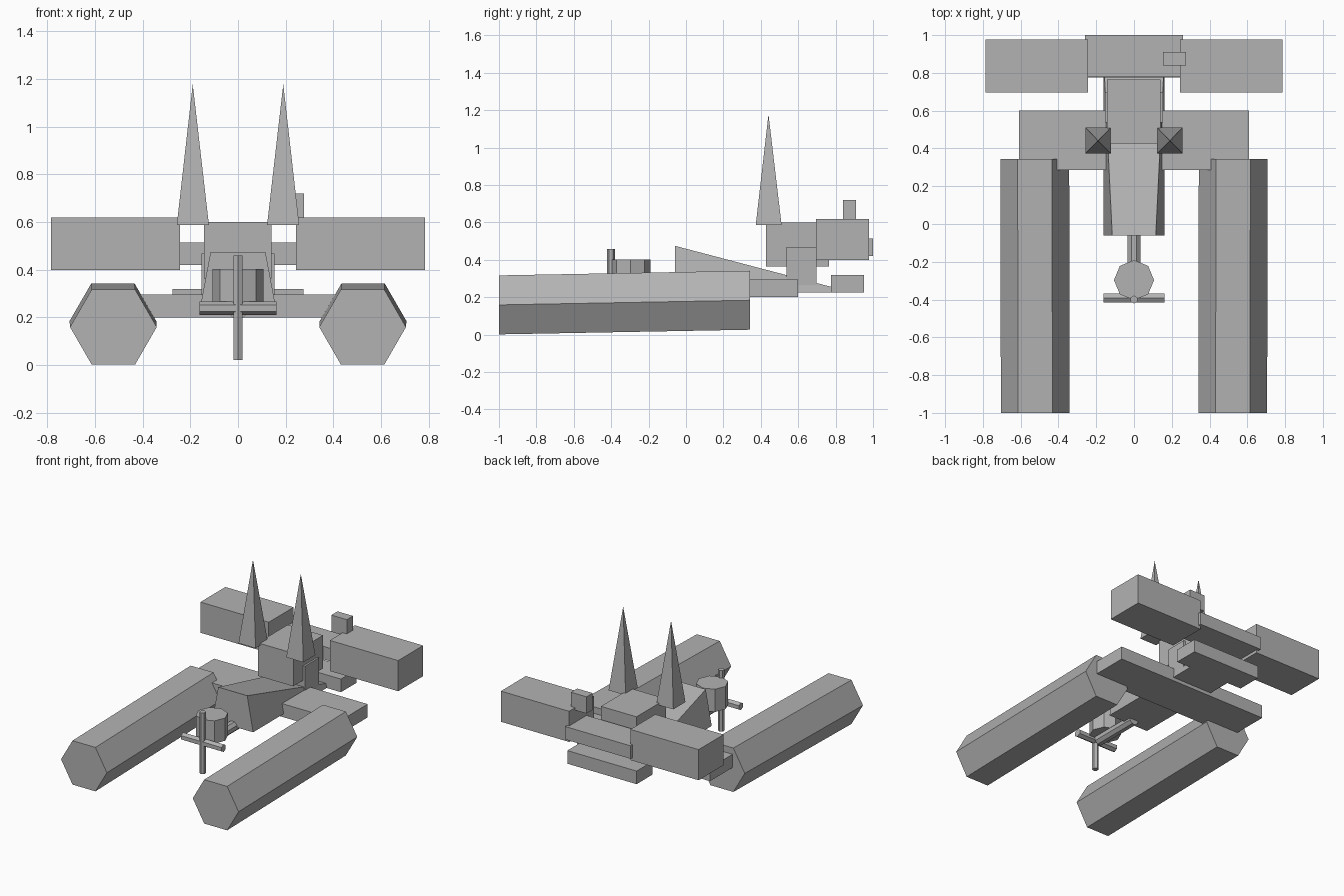
import bpy, bmesh, math

if "Cube" in bpy.data.objects:
    bpy.data.objects.remove(bpy.data.objects["Cube"])

grey = bpy.data.materials.new("plain grey")
grey.diffuse_color = (0.45, 0.45, 0.45, 1)
grey.use_nodes = True
grey.node_tree.nodes["Principled BSDF"].inputs["Base Color"].default_value = grey.diffuse_color


def loft(name, a, b):
    """Solid between two loops of points; b may be a single apex."""
    bm = bmesh.new()
    va = [bm.verts.new(p) for p in a]
    vb = [bm.verts.new(p) for p in b]
    n = len(va)
    bm.faces.new(va)
    if len(vb) > 1:
        bm.faces.new(vb)
    for i in range(n):
        j = (i + 1) % n
        if len(vb) > 1:
            bm.faces.new((va[i], va[j], vb[j], vb[i]))
        else:
            bm.faces.new((va[i], va[j], vb[0]))
    bmesh.ops.recalc_face_normals(bm, faces=bm.faces)
    me = bpy.data.meshes.new(name)
    bm.to_mesh(me)
    bm.free()
    me.materials.append(grey)
    ob = bpy.data.objects.new(name, me)
    bpy.context.collection.objects.link(ob)
    return ob


def rect(x0, x1, y0, y1, z):
    return [(x0, y0, z), (x1, y0, z), (x1, y1, z), (x0, y1, z)]


def box(name, x0, x1, y0, y1, z0, z1):
    return loft(name, rect(x0, x1, y0, y1, z0), rect(x0, x1, y0, y1, z1))


def ring(axis, centre, r, n, start=0.0):
    """Regular polygon facing the given axis (0, 1 or 2)."""
    pts = []
    for i in range(n):
        t = math.radians(start) + 2 * math.pi * i / n
        p = list(centre)
        u, v = [k for k in range(3) if k != axis]
        p[u] += r * math.cos(t)
        p[v] += r * math.sin(t)
        pts.append(p)
    return pts


# mirrored parts
for s, side in ((-1, "left"), (1, "right")):
    # slightly tilted six-sided floats
    loft("float_" + side, ring(1, (s * 0.523, -1.0, 0.159), 0.182, 6),
         ring(1, (s * 0.525, 0.343, 0.184), 0.182, 6))
    # rear side pods
    xs = sorted((s * 0.243, s * 0.785))
    box("pod_" + side, xs[0], xs[1], 0.695, 0.978, 0.398, 0.618)
    # tall spikes
    xs = sorted((s * 0.122, s * 0.257))
    loft("spike_" + side, rect(xs[0], xs[1], 0.373, 0.511, 0.587),
         [(s * 0.19, 0.441, 1.178)])

# cross members
box("float_crossbeam", -0.61, 0.61, 0.287, 0.6, 0.2, 0.295)
box("rear_plate", -0.275, 0.275, 0.775, 0.953, 0.224, 0.318)
box("pod_crossbeam", -0.26, 0.26, 0.78, 1.0, 0.42, 0.513)

# centre body
box("upper_block", -0.142, 0.14, 0.427, 0.765, 0.363, 0.6)
box("neck", -0.154, 0.154, 0.538, 0.698, 0.25, 0.468)
loft("wedge_body",
     [(-0.162, -0.06, 0.225), (0.162, -0.06, 0.225), (0.115, -0.06, 0.475), (-0.115, -0.06, 0.475)],
     [(-0.162, 0.778, 0.225), (0.162, 0.778, 0.225), (0.156, 0.778, 0.255), (-0.156, 0.778, 0.255)])
box("small_top_box", 0.153, 0.276, 0.84, 0.91, 0.6, 0.72)

# front drum with its connecting tube and crossed rods
loft("drum", ring(2, (0, -0.297, 0.24), 0.106, 8), ring(2, (0, -0.297, 0.403), 0.106, 8))
loft("drum_tube", ring(1, (0, -0.36, 0.226), 0.038, 8, 22.5), ring(1, (0, 0.0, 0.226), 0.038, 8, 22.5))
loft("upright_rod", ring(2, (0, -0.4, 0.02), 0.0215, 6, 30), ring(2, (0, -0.4, 0.459), 0.0215, 6, 30))
loft("cross_rod", ring(0, (-0.161, -0.393, 0.238), 0.0275, 6, 30), ring(0, (0.161, -0.393, 0.238), 0.0275, 6, 30))
